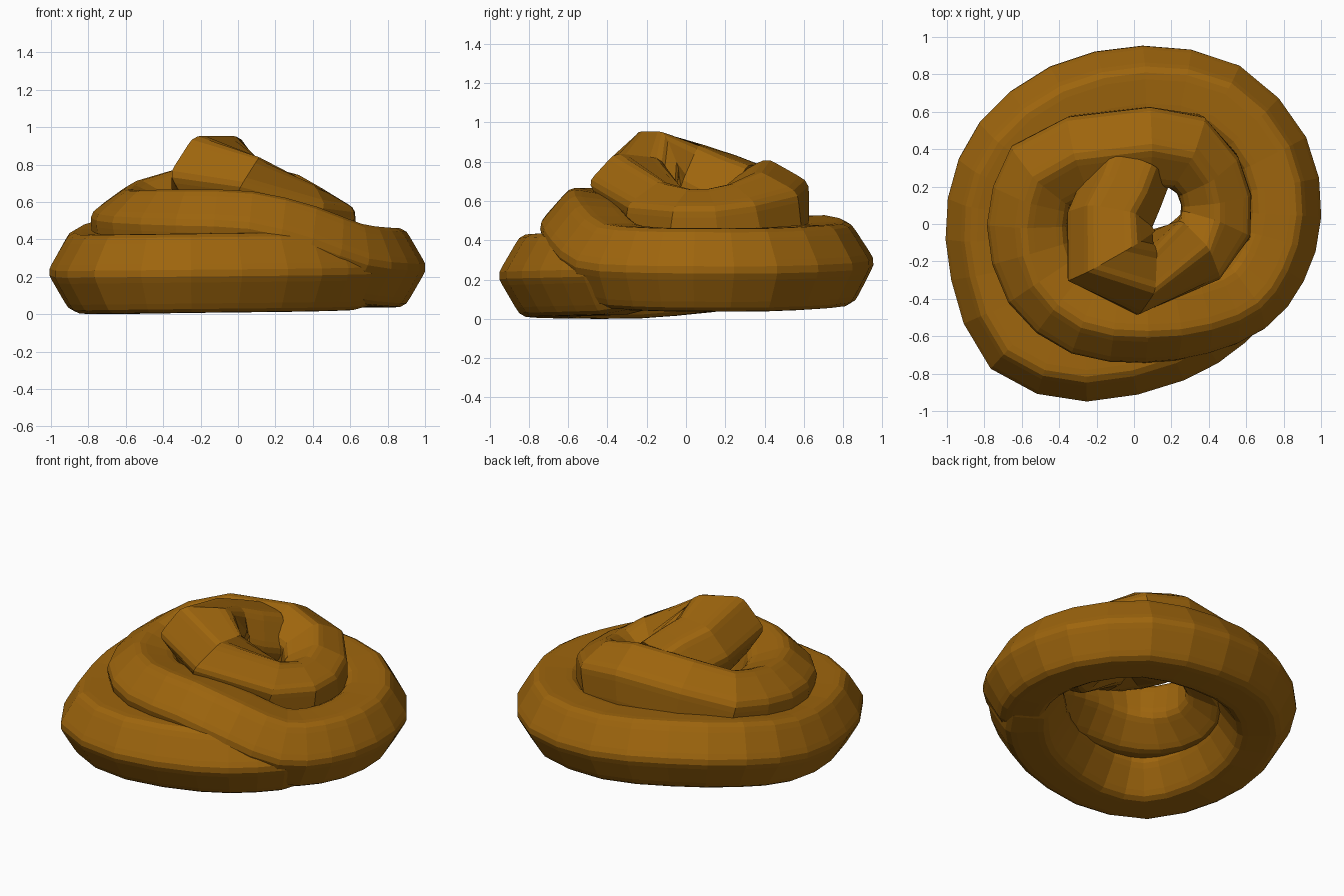
import bpy, bmesh, math
from mathutils import Vector

if "Cube" in bpy.data.objects:
    bpy.data.objects.remove(bpy.data.objects["Cube"])

# Centre line of the rope (x, y, z, roll in degrees): lower turn and climbing second turn
LOWER = [(0.69, -0.08, .275, 0), (0.61, -0.27, .24, 0), (0.44, -0.46, .23, 0), (0.18, -0.62, .225, 0),
         (-0.25, -0.715, .22, 0), (-0.60, -0.60, .215, 0), (-0.75, -0.25, .215, 0),
         (-0.765, 0.10, .245, 0), (-0.64, 0.40, .295, 3), (-0.35, 0.63, .31, 5),
         (0.05, 0.72, .28, 3), (0.45, 0.64, .265, 0), (0.71, 0.36, .25, 0),
         (0.768, 0.05, .25, 0), (0.70, -0.20, .255, 0), (0.56, -0.37, .28, 0),
         (0.33, -0.47, .37, 5), (0.05, -0.51, .435, 10), (-0.25, -0.475, .44, 13),
         (-0.48, -0.295, .435, 18), (-0.565, 0.0, .44, 24), (-0.48, 0.27, .49, 27)]
# Coarser top turn, with a sharp bend into the tip that folds back down
UPPER = [(-0.28, 0.37, .55, 30), (0.08, 0.41, .575, 30), (0.27, 0.39, .535, 30),
         (0.39, 0.27, .49, 30), (0.44, 0.13, .46, 30), (0.435, -0.01, .46, 30),
         (0.32, -0.15, .51, 22), (0.03, -0.265, .67, 8), (-0.12, -0.17, .75, 0),
         (-0.13, 0.02, .69, 0), (-0.07, 0.16, .64, 0), (-0.02, 0.29, .59, 0)]


def catmull(a, b, c, d, t):
    return 0.5 * (2 * b + (c - a) * t + (2 * a - 5 * b + 4 * c - d) * t * t
                  + (3 * b - a - 3 * c + d) * t ** 3)


pts = [Vector(p) for p in LOWER + UPPER]
path = []
for i, p in enumerate(pts):
    path.append(p)
    if i < len(LOWER) - 1:
        path.append(catmull(pts[max(i - 1, 0)], p, pts[i + 1], pts[i + 2], 0.5))
rolls = [math.radians(p[3]) for p in path]
path = [p.to_3d() for p in path]
top = len(path) - len(UPPER)

# Hexagonal cross-section with softened corners (angle, radius)
section = [(math.radians(60 * k + da), r) for k in range(6)
           for da, r in ((-13, 0.91), (-4.5, 0.953), (4.5, 0.953), (13, 0.91))]

# Sweep the section along the path with mitred bends
bm = bmesh.new()
rings = []
n = len(path)
for i, p in enumerate(path):
    d0 = path[i] - path[i - 1] if i else path[1] - path[0]
    d1 = path[i + 1] - path[i] if i < n - 1 else d0
    d0, d1 = d0.normalized(), d1.normalized()
    t = (d0 + d1).normalized()
    side = t.cross(Vector((0, 0, 1))).normalized()
    up = side.cross(t)
    mitre = min(1 / max(t.dot(d1), 0.5), 1.4)
    # The hidden start tapers into the turn above it, the top turn is slimmer
    r0 = 0.244 * min(1, 0.75 + 0.09 * i)
    if i > top + 1:
        r0 = 0.228 if i == top + 2 else (0.212 if i < n - 4 else 0.235)
    rings.append([bm.verts.new(p + side * (r * r0 * mitre * math.cos(a - rolls[i]))
                               + up * (r * r0 * math.sin(a - rolls[i]))) for a, r in section])
m = len(section)
for a, b in zip(rings, rings[1:]):
    for j in range(m):
        k = (j + 1) % m
        bm.faces.new((a[j], a[k], b[k], b[j]))
bm.faces.new(rings[0])
bm.faces.new(rings[-1])
bmesh.ops.recalc_face_normals(bm, faces=bm.faces)

# Rest on the ground
low = min(v.co.z for v in bm.verts)
bmesh.ops.translate(bm, verts=bm.verts, vec=(0, 0, -low))
mesh = bpy.data.meshes.new("coiled_rope")
bm.to_mesh(mesh)
bm.free()
rope = bpy.data.objects.new("coiled_rope", mesh)
bpy.context.collection.objects.link(rope)

# Brown material
mat = bpy.data.materials.new("brown")
mat.diffuse_color = (0.34, 0.13, 0.004, 1)
mat.use_nodes = True
mat.node_tree.nodes["Principled BSDF"].inputs["Base Color"].default_value = mat.diffuse_color
mesh.materials.append(mat)
